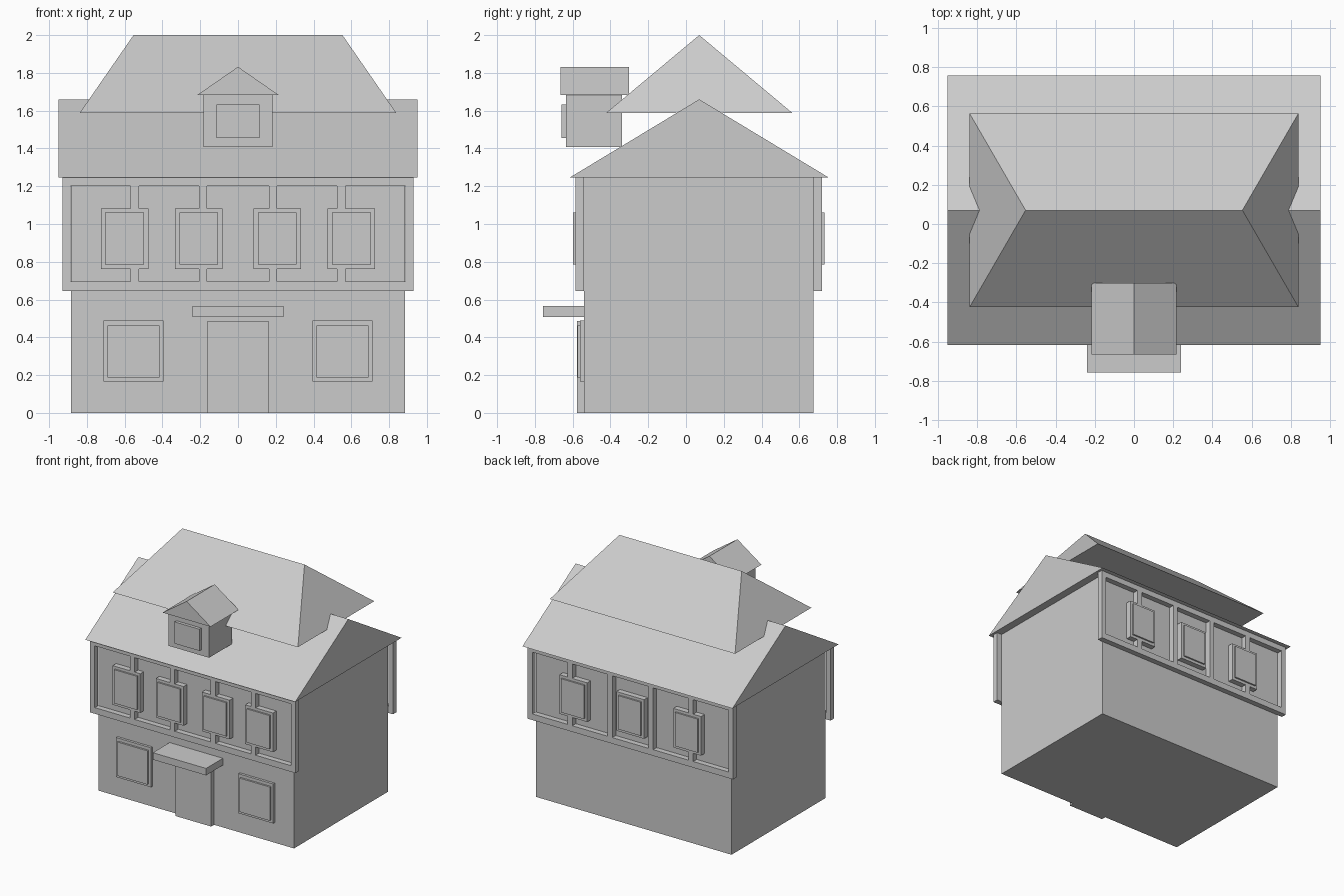
import bpy, bmesh

cube = bpy.data.objects.get("Cube")
if cube:
    bpy.data.objects.remove(cube, do_unlink=True)

GREY = (0.6, 0.6, 0.6, 1)
mat = bpy.data.materials.new("plain grey")
mat.use_nodes = True
mat.diffuse_color = GREY
mat.node_tree.nodes["Principled BSDF"].inputs["Base Color"].default_value = GREY


def finish(name, bm):
    bmesh.ops.recalc_face_normals(bm, faces=bm.faces)
    mesh = bpy.data.meshes.new(name)
    bm.to_mesh(mesh)
    bm.free()
    mesh.materials.append(mat)
    ob = bpy.data.objects.new(name, mesh)
    bpy.context.collection.objects.link(ob)
    return ob


def box(name, x, y, z):
    """Box from (low, high) pairs."""
    bm = bmesh.new()
    bmesh.ops.create_cube(bm, size=1)
    for v in bm.verts:
        v.co = [lo + (hi - lo) * (c + 0.5) for c, (lo, hi) in zip(v.co, (x, y, z))]
    return finish(name, bm)


def roof(name, x, y, z, ridge, along_x=True):
    """Closed roof: rectangular base with a ridge of the given half length."""
    bm = bmesh.new()
    base = [bm.verts.new(p) for p in ((-x, y[0], z[0]), (x, y[0], z[0]),
                                      (x, y[1], z[0]), (-x, y[1], z[0]))]
    mid = (y[0] + y[1]) / 2
    ends = [(-ridge, mid), (ridge, mid)] if along_x else [(0, mid - ridge), (0, mid + ridge)]
    a, b = [bm.verts.new((px, py, z[1])) for px, py in ends]
    p, q, r, s = base if along_x else base[1:] + base[:1]
    if not along_x:
        a, b = a, b
    bm.faces.new(base)
    for face in ((p, q, b, a), (q, r, b), (r, s, a, b), (s, p, a)):
        bm.faces.new(face)
    return finish(name, bm)


def lattice(name, rects, y0, y1):
    """One solid plate covering the union of (x0, x1, z0, z1) rectangles."""
    xs = sorted({v for r in rects for v in r[:2]})
    zs = sorted({v for r in rects for v in r[2:]})
    bm = bmesh.new()
    for xa, xb in zip(xs, xs[1:]):
        for za, zb in zip(zs, zs[1:]):
            cx, cz = (xa + xb) / 2, (za + zb) / 2
            if any(r[0] < cx < r[1] and r[2] < cz < r[3] for r in rects):
                bm.faces.new([bm.verts.new((px, y0, pz)) for px, pz in
                              ((xa, za), (xb, za), (xb, zb), (xa, zb))])
    bmesh.ops.remove_doubles(bm, verts=bm.verts, dist=1e-5)
    made = bmesh.ops.extrude_face_region(bm, geom=bm.faces[:])
    for v in made["geom"]:
        if isinstance(v, bmesh.types.BMVert):
            v.co.y = y1
    return finish(name, bm)


# Walls
FRONT, BACK = -0.54, 0.675
FLOOR, EAVES = 0.645, 1.245
box("ground_floor", (-0.885, 0.885), (FRONT, BACK), (0, FLOOR))
box("upper_floor", (-0.885, 0.885), (FRONT, BACK), (FLOOR, EAVES))


# Timber framing with raised window panes on the upper floor
def framing(side, wall, face, pane, centres):
    rects = [(-0.93, 0.93, FLOOR, 0.695), (-0.93, 0.93, 1.2, EAVES),
             (-0.93, -0.887, FLOOR, EAVES), (0.887, 0.93, FLOOR, EAVES)]
    rects += [(c - 0.022, c + 0.022, FLOOR, EAVES) for c in (-0.547, -0.185, 0.185, 0.547)]
    rects += [(c - 0.125, c + 0.125, 0.762, 1.082) for c in centres]
    lattice(side + "_timber_frame", rects, wall, face)
    for i, c in enumerate(centres):
        box(f"{side}_upper_window_{i + 1}", (c - 0.103, c + 0.103),
            sorted((wall, pane)), (0.785, 1.06))


framing("front", FRONT, -0.585, -0.598, (-0.6, -0.208, 0.208, 0.6))
framing("back", BACK, 0.72, 0.733, (-0.515, 0, 0.515))

# Ground floor windows, door and canopy
for side, c in (("right", -0.553), ("left", 0.553)):
    box(side + "_window_frame", (c - 0.158, c + 0.158), (-0.56, FRONT), (0.165, 0.488))
    box(side + "_window_pane", (c - 0.137, c + 0.137), (-0.575, FRONT), (0.187, 0.463))
box("door", (-0.162, 0.162), (-0.578, FRONT), (0, 0.487))
box("door_canopy", (-0.241, 0.241), (-0.757, FRONT), (0.508, 0.565))

# Gabled main roof with a hipped roof on top
roof("main_roof", 0.95, (-0.617, 0.757), (EAVES, 1.66), 0.95)
roof("hipped_roof", 0.838, (-0.423, 0.563), (1.588, 2), 0.553)

# Dormer
box("dormer_walls", (-0.183, 0.183), (-0.635, -0.34), (1.408, 1.685))
box("dormer_window", (-0.113, 0.113), (-0.66, -0.63), (1.455, 1.632))
roof("dormer_roof", 0.217, (-0.665, -0.302), (1.682, 1.832), 0.1815, along_x=False)
